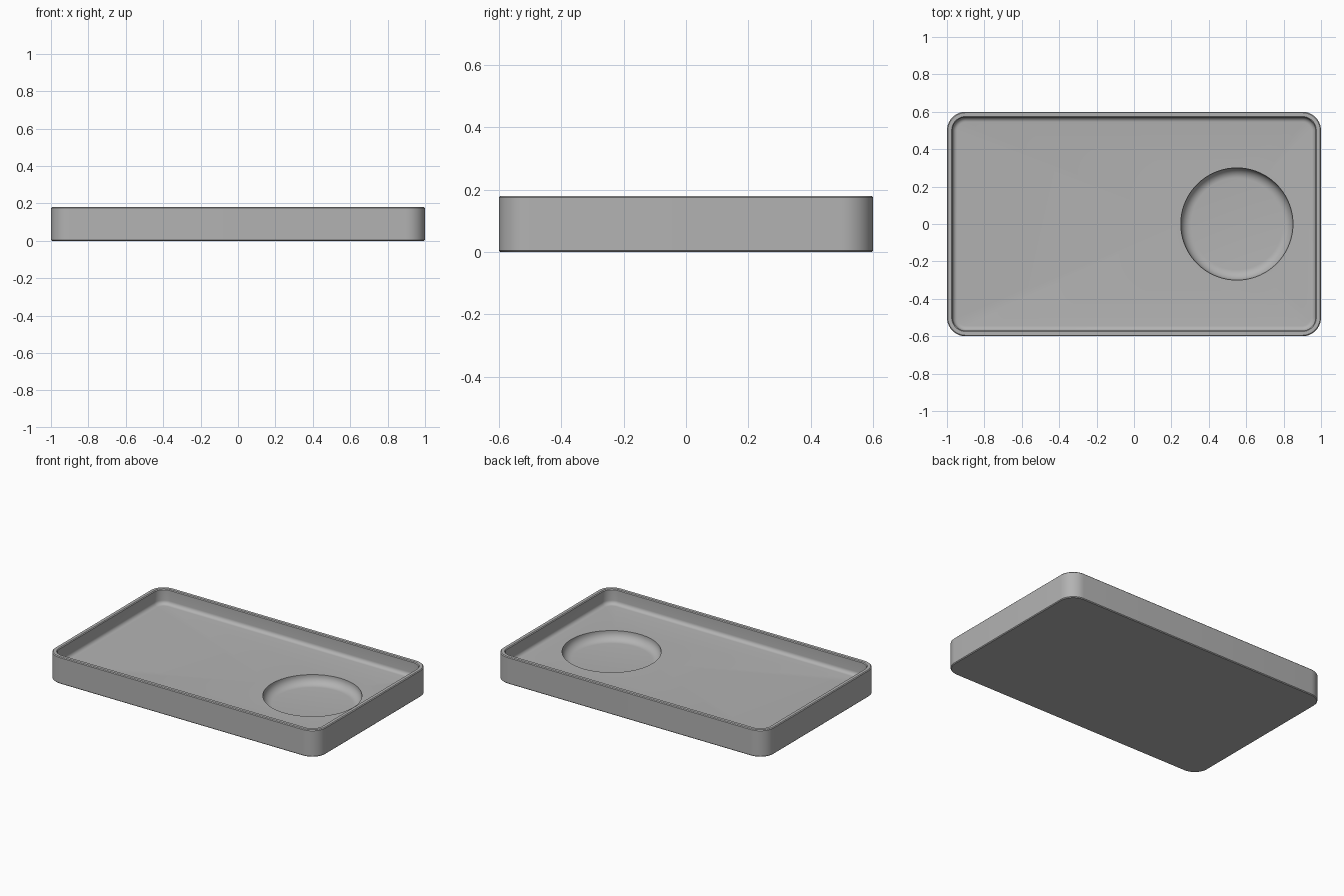
import bpy, bmesh
from math import sin, cos, pi, radians

cube = bpy.data.objects.get("Cube")
if cube:
    bpy.data.objects.remove(cube, do_unlink=True)

WIDTH, DEPTH, HEIGHT = 2.0, 1.2, 0.18
CORNER, FLOOR_Z = 0.1, 0.08
BOWL_X, BOWL_R, BOWL_Z = 0.55, 0.3, 0.02

grey = bpy.data.materials.new("warm_grey")
grey.use_nodes = True
colour = (0.45, 0.45, 0.45, 1)
grey.diffuse_color = colour
grey.node_tree.nodes["Principled BSDF"].inputs["Base Color"].default_value = colour

bm = bmesh.new()


def rounded_rect(inset, z, steps=10):
    """Ring of vertices following the tray outline, moved inwards by inset."""
    r = CORNER - inset
    ring = []
    for k, (sx, sy) in enumerate(((1, 1), (-1, 1), (-1, -1), (1, -1))):
        for i in range(steps + 1):
            a = (k + i / steps) * pi / 2
            ring.append(bm.verts.new((sx * (WIDTH / 2 - CORNER) + r * cos(a),
                                      sy * (DEPTH / 2 - CORNER) + r * sin(a), z)))
    return ring


def circle(inset, z, steps=72):
    r = BOWL_R - inset
    return [bm.verts.new((BOWL_X + r * cos(2 * pi * i / steps),
                          r * sin(2 * pi * i / steps), z)) for i in range(steps)]


def skin(rings):
    for a, b in zip(rings, rings[1:]):
        for i in range(len(a)):
            j = (i + 1) % len(a)
            bm.faces.new((a[i], a[j], b[j], b[i]))


def fillet(inset, z, r, steps=6):
    """Concave quarter curve from a wall at inset down to a floor at z."""
    return [(inset + r - r * cos(i / steps * pi / 2),
             z + r - r * sin(i / steps * pi / 2)) for i in range(steps + 1)]


def ring_edges(ring):
    return [bm.edges.get((ring[i - 1], ring[i])) for i in range(len(ring))]


# Underside, outer wall, rim and inner wall
b = 0.005
profile = [(b, 0), (0, b), (0, HEIGHT - b), (b, HEIGHT),
           (0.03 - b, HEIGHT), (0.03, HEIGHT - b)] + fillet(0.03, FLOOR_Z, 0.025)
wall = [rounded_rect(*p) for p in profile]
skin(wall)
bm.faces.new(wall[0])

# Round recess
bowl = [circle(*p) for p in [(0, FLOOR_Z)] + fillet(0, BOWL_Z, 0.055, 8)]
skin(bowl)
bm.faces.new(bowl[-1])

# Tray floor around the recess
bmesh.ops.triangle_fill(bm, use_beauty=True, use_dissolve=False,
                        edges=ring_edges(wall[-1]) + ring_edges(bowl[0]),
                        normal=(0, 0, 1))
bmesh.ops.recalc_face_normals(bm, faces=bm.faces)

mesh = bpy.data.meshes.new("tray")
bm.to_mesh(mesh)
bm.free()
mesh.materials.append(grey)
tray = bpy.data.objects.new("tray", mesh)
bpy.context.collection.objects.link(tray)
bpy.context.view_layer.objects.active = tray
tray.select_set(True)
bpy.ops.object.shade_smooth_by_angle(angle=radians(30))
